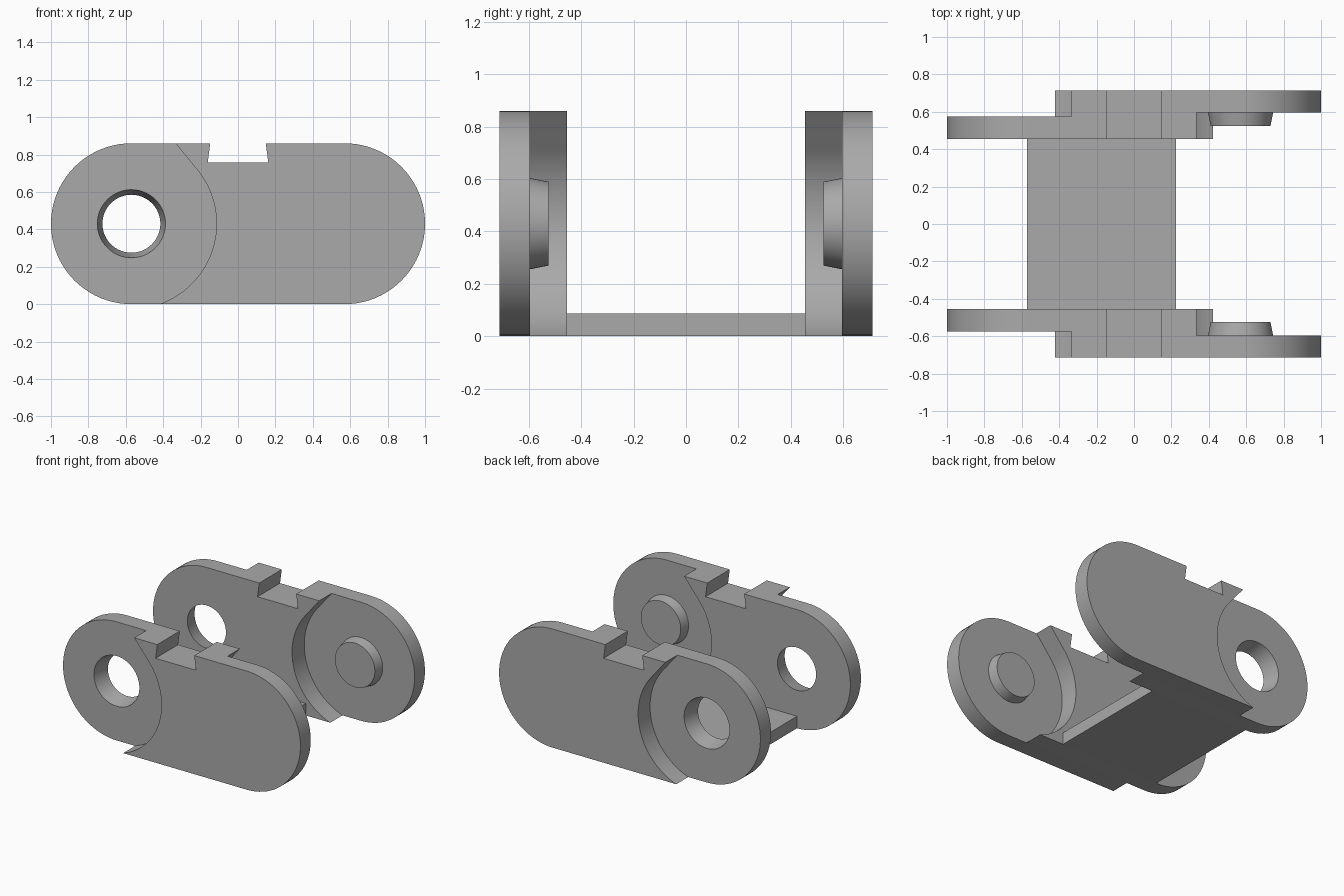
import bpy, bmesh
from math import radians, cos, sin, tau

cube = bpy.data.objects.get("Cube")
if cube:
    bpy.data.objects.remove(cube)

PIVOT, MID = 0.57, 0.43              # pivot distance from centre, half height
INNER, OUTER = 0.455, 0.713          # side wall thickness range
TAB_OUT, LUG_IN = 0.576, 0.595       # faces of the two thin ends

grey = bpy.data.materials.new("plain_grey")
grey.use_nodes = True
grey.diffuse_color = (0.4, 0.4, 0.4, 1)
grey.node_tree.nodes["Principled BSDF"].inputs["Base Color"].default_value = (0.4, 0.4, 0.4, 1)


def loft(name, rings):
    """Solid through matching xz outlines, each given as (y, points)."""
    bm = bmesh.new()
    loops = [[bm.verts.new((x, y, z)) for x, z in pts] for y, pts in rings]
    for a, b in zip(loops, loops[1:]):
        for i in range(len(a)):
            j = (i + 1) % len(a)
            bm.faces.new((a[i], a[j], b[j], b[i]))
    bm.faces.new(loops[0])
    bm.faces.new(loops[-1])
    bmesh.ops.recalc_face_normals(bm, faces=bm.faces)
    mesh = bpy.data.meshes.new(name)
    bm.to_mesh(mesh)
    bm.free()
    mesh.materials.append(grey)
    obj = bpy.data.objects.new(name, mesh)
    bpy.context.collection.objects.link(obj)
    return obj


def arc(cx, r, start, end, n):
    angles = [radians(start + (end - start) * i / n) for i in range(n + 1)]
    return [(cx + r * cos(a), MID + r * sin(a)) for a in angles]


def circle(cx, r, n=64):
    return [(cx + r * cos(tau * i / n), MID + r * sin(tau * i / n)) for i in range(n)]


def activate(obj):
    bpy.ops.object.select_all(action='DESELECT')
    obj.select_set(True)
    bpy.context.view_layer.objects.active = obj


def cut(obj, cutter):
    cutter.hide_render = True
    mod = obj.modifiers.new("cut", 'BOOLEAN')
    mod.operation = 'DIFFERENCE'
    mod.solver = 'EXACT'
    mod.object = cutter
    activate(obj)
    bpy.ops.object.modifier_apply(modifier=mod.name)
    bpy.data.objects.remove(cutter)


def finish(obj):
    activate(obj)
    bpy.ops.object.shade_smooth_by_angle(angle=radians(30))
    mod = obj.modifiers.new("other_side", 'MIRROR')
    mod.use_axis = (False, True, False)
    mod.use_mirror_merge = False


# Side wall: rounded bar, thinned at both ends
outline = arc(PIVOT, MID, -90, 90, 40) + arc(-PIVOT, MID, 90, 270, 40)
wall = loft("side_wall", [(INNER, outline), (OUTER, outline)])

# Clearance pocket: round with a straight flare at the top
pocket = arc(-PIVOT, 0.455, -82, 38, 40) + [(-0.415, 0.96), (-1.2, 0.96), (-1.2, -0.1)]
pocket_right = [(-x, z) for x, z in pocket]
cut(wall, loft("outer_pocket", [(TAB_OUT, pocket), (OUTER + 0.1, pocket)]))
cut(wall, loft("inner_pocket", [(INNER - 0.1, pocket_right), (LUG_IN, pocket_right)]))

# Dovetail notch in the top edge
notch = [(-0.162, 0.757), (0.162, 0.757), (0.135, 0.96), (-0.135, 0.96)]
cut(wall, loft("notch_cutter", [(INNER - 0.1, notch), (OUTER + 0.1, notch)]))

# Tapered pin hole, wider on the outside
hole = [(INNER - 0.12, circle(-PIVOT, 0.128)), (TAB_OUT + 0.12, circle(-PIVOT, 0.209))]
cut(wall, loft("hole_cutter", hole))
finish(wall)

# Tapered pin on the inside of the other end
finish(loft("hinge_pin", [(0.525, circle(PIVOT, 0.16)), (LUG_IN, circle(PIVOT, 0.174))]))

# Floor joining the two walls
floor = [(-0.572, 0), (0.225, 0), (0.225, 0.087), (-0.572, 0.087)]
loft("floor_plate", [(-INNER, floor), (INNER, floor)])
